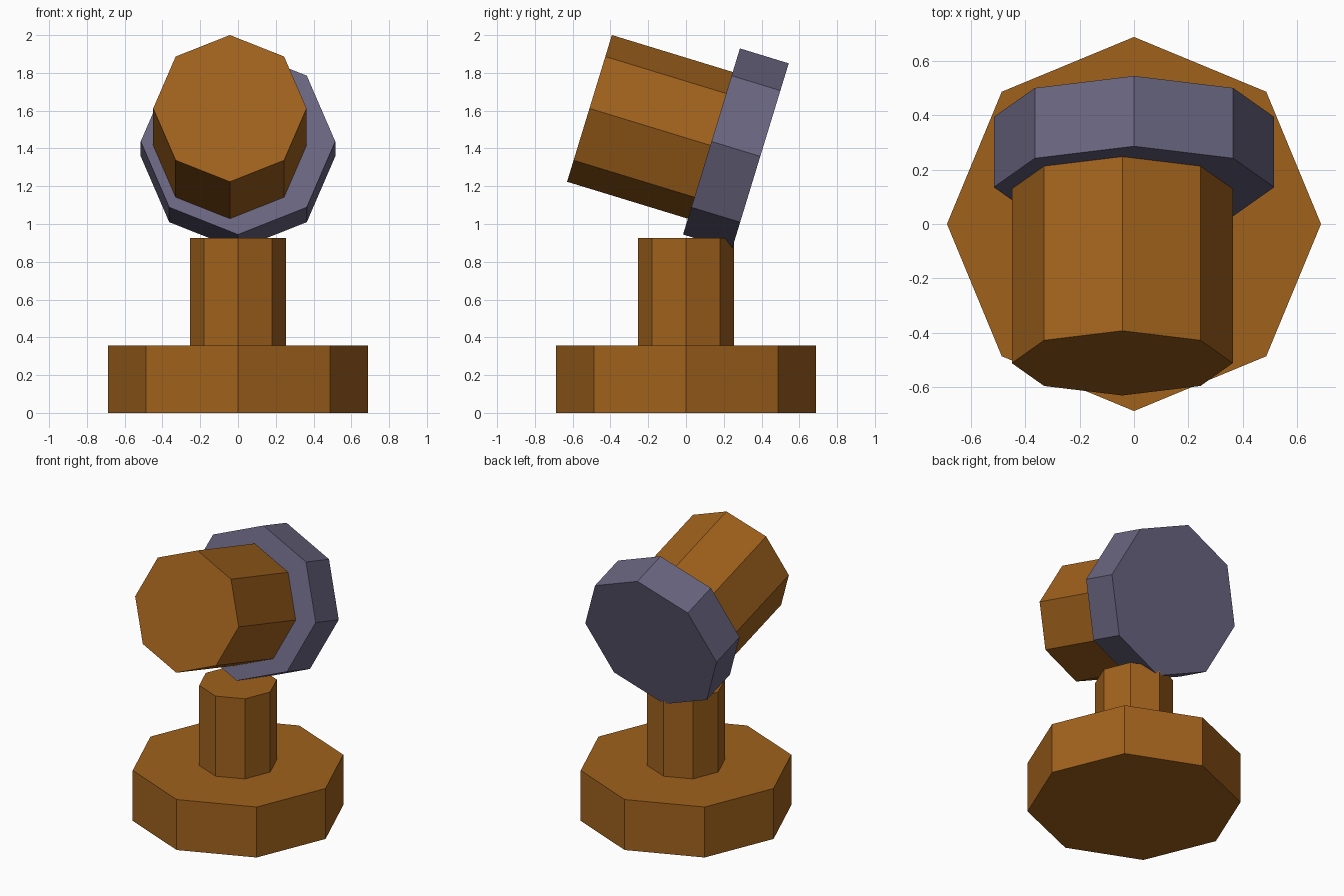
import bpy
from math import radians
from mathutils import Euler, Vector

if "Cube" in bpy.data.objects:
    bpy.data.objects.remove(bpy.data.objects["Cube"])


def material(name, rgb):
    mat = bpy.data.materials.new(name)
    mat.diffuse_color = (*rgb, 1)
    mat.use_nodes = True
    mat.node_tree.nodes["Principled BSDF"].inputs["Base Color"].default_value = mat.diffuse_color
    return mat


BROWN = material("brown", (0.35, 0.12, 0.012))
SLATE = material("slate", (0.14, 0.13, 0.215))


def octagon(name, radius, depth, start, rot, mat):
    """Eight-sided prism running from `start` along its rotated local z."""
    axis = Euler(rot).to_matrix() @ Vector((0, 0, 1))
    bpy.ops.mesh.primitive_cylinder_add(
        vertices=8, radius=radius, depth=depth,
        location=Vector(start) + axis * depth / 2, rotation=rot)
    obj = bpy.context.object
    obj.name = name
    obj.data.materials.append(mat)
    return obj


# Upright stand
UP = (0, 0, 0)
octagon("base", 0.687, 0.358, (0, 0, 0), UP, BROWN)
octagon("post", 0.253, 0.576, (0, 0, 0.35), UP, BROWN)

# Tilted head: the axis runs backwards and down by 17 degrees
TILT = (radians(-107), 0, 0)
octagon("head_barrel", 0.406, 0.675, (-0.043, -0.511, 1.612), TILT, BROWN)
octagon("rear_disc", 0.515, 0.27, (0, 0.135, 1.437), TILT, SLATE)
